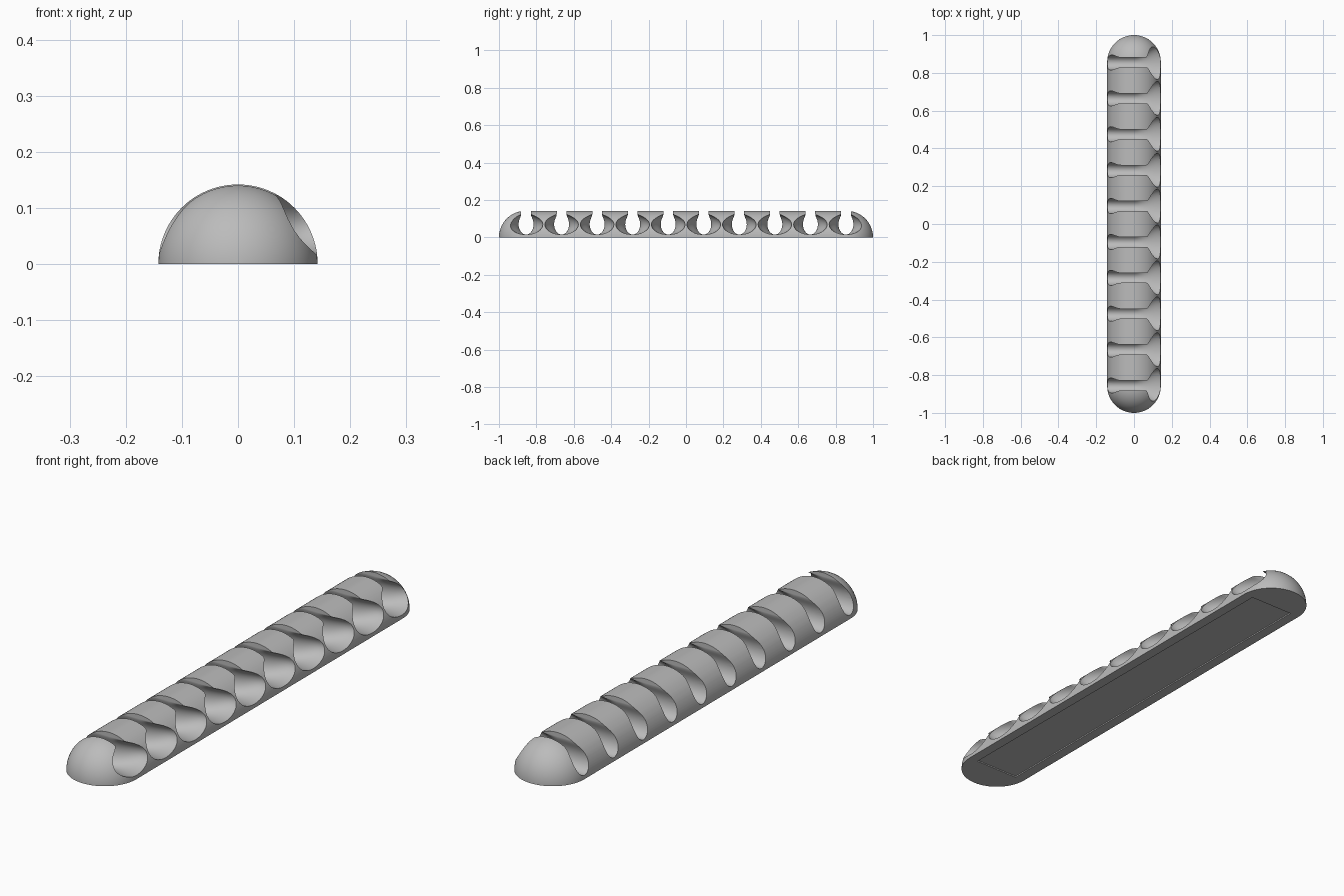
import bpy, bmesh, math
from mathutils import Vector

if "Cube" in bpy.data.objects:
    bpy.data.objects.remove(bpy.data.objects["Cube"])

RADIUS, HALF = 0.142, 1.0
GROOVES, SPACING = 10, 0.19
FLOOR, MID, NECK = 0.015, 0.07, 0.026

gray = bpy.data.materials.new("plain gray")
gray.use_nodes = True
gray.diffuse_color = (0.5, 0.5, 0.5, 1)
gray.node_tree.nodes["Principled BSDF"].inputs["Base Color"].default_value = (0.5, 0.5, 0.5, 1)


def make_object(name, bm):
    bmesh.ops.recalc_face_normals(bm, faces=bm.faces)
    mesh = bpy.data.meshes.new(name)
    bm.to_mesh(mesh)
    bm.free()
    mesh.materials.append(gray)
    obj = bpy.data.objects.new(name, mesh)
    bpy.context.collection.objects.link(obj)
    return obj


def smooth(t):
    t = min(max(t, 0), 1)
    return t * t * (3 - 2 * t)


# Half capsule: a round-ended outline spun through half a turn
def half_capsule():
    bm = bmesh.new()
    straight = HALF - RADIUS
    arc = [i * math.pi / 32 for i in range(17)]
    outline = [(RADIUS * math.sin(a), -straight - RADIUS * math.cos(a)) for a in arc]
    outline += [(r, -y) for r, y in reversed(outline)]
    verts = [bm.verts.new((r, y, 0)) for r, y in outline]
    edges = [bm.edges.new(pair) for pair in zip(verts, verts[1:])]
    bmesh.ops.spin(bm, geom=verts + edges, axis=(0, -1, 0), cent=(0, 0, 0),
                   angle=math.pi, steps=48)
    bmesh.ops.remove_doubles(bm, verts=bm.verts, dist=0.0005)
    rim = [e for e in bm.edges if e.is_boundary]
    bmesh.ops.holes_fill(bm, edges=rim, sides=0)
    return make_object("ribbed_half_round_bar", bm)


# Keyhole cross-section: an oval bulb below a narrow neck, flaring toward +x
def groove_section(x, y):
    bulb = 0.04 + 0.05 * smooth(x / 0.125)
    side = []
    for i in range(1, 17):
        a = -math.pi / 2 + i * math.pi / 16
        height = math.sin(a)
        oval = max(bulb * math.cos(a), 0)
        neck = NECK * smooth(height)
        side.append(((oval ** 4 + neck ** 4) ** 0.25, MID + (MID - FLOOR) * height))
    side.append((NECK, 0.2))
    return ([Vector((x, y, FLOOR))] + [Vector((x, y + w, z)) for w, z in side]
            + [Vector((x, y - w, z)) for w, z in reversed(side)])


def groove_cutters():
    bm = bmesh.new()
    stations = [-0.17, -0.08] + [i * 0.01 for i in range(15)] + [0.17]
    for k in range(GROOVES):
        y = (k - (GROOVES - 1) / 2) * SPACING
        rings = [[bm.verts.new(p) for p in groove_section(x, y)] for x in stations]
        for a, b in zip(rings, rings[1:]):
            for i in range(len(a)):
                j = (i + 1) % len(a)
                bm.faces.new((a[i], a[j], b[j], b[i]))
        bm.faces.new(rings[0])
        bm.faces.new(rings[-1])
    return make_object("groove_cutter", bm)


# Shallow rectangular recess in the underside
def recess_cutter():
    bm = bmesh.new()
    bmesh.ops.create_cube(bm, size=1)
    bmesh.ops.scale(bm, vec=(0.2, 1.72, 0.01), verts=bm.verts)
    return make_object("recess_cutter", bm)


bar = half_capsule()
bpy.context.view_layer.objects.active = bar
for cutter in (groove_cutters(), recess_cutter()):
    cutter.hide_render = True
    cut = bar.modifiers.new(cutter.name, "BOOLEAN")
    cut.operation = "DIFFERENCE"
    cut.solver = "EXACT"
    cut.object = cutter
    bpy.ops.object.modifier_apply(modifier=cut.name)
    bpy.data.objects.remove(cutter)

bpy.ops.object.select_all(action="DESELECT")
bar.select_set(True)
bpy.ops.object.shade_smooth_by_angle(angle=math.radians(30))
